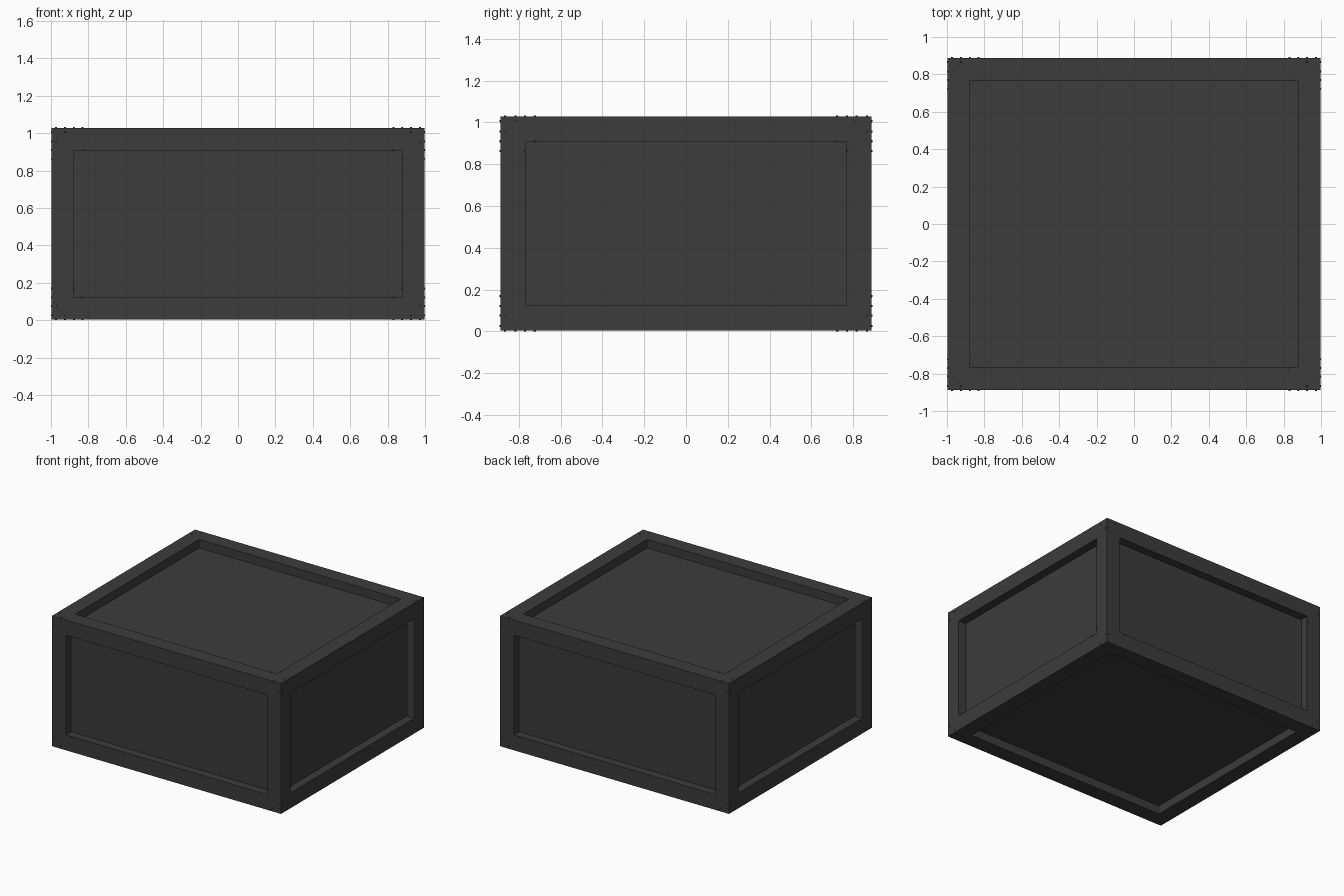
import bpy, bmesh
from mathutils import Vector, Matrix

if "Cube" in bpy.data.objects:
    bpy.data.objects.remove(bpy.data.objects["Cube"])

HALF = Vector((0.996, 0.888, 0.512))   # half size of the crate body
CENTRE = Vector((0, 0, 0.516))
RIM, DEPTH = 0.17, 0.066               # frame width and panel recess

mat = bpy.data.materials.new("dark_grey")
mat.diffuse_color = (0.045, 0.045, 0.045, 1)
mat.use_nodes = True
mat.node_tree.nodes["Principled BSDF"].inputs["Base Color"].default_value = mat.diffuse_color


def add_object(name, bm):
    mesh = bpy.data.meshes.new(name)
    bm.to_mesh(mesh)
    bm.free()
    mesh.materials.append(mat)
    obj = bpy.data.objects.new(name, mesh)
    obj.location = CENTRE
    bpy.context.collection.objects.link(obj)
    return obj


# Crate body: mitred frame on each side around a recessed panel
bm = bmesh.new()
bmesh.ops.create_cube(bm, size=2, matrix=Matrix.Diagonal((*HALF, 1)))
bm.normal_update()
sides = list(bm.faces)
bmesh.ops.inset_individual(bm, faces=sides, thickness=RIM, depth=0)
for face in sides:
    normal = face.normal.copy()
    inner = bmesh.ops.extrude_discrete_faces(bm, faces=[face])["faces"][0]
    bmesh.ops.translate(bm, verts=inner.verts, vec=-normal * DEPTH)
bmesh.ops.recalc_face_normals(bm, faces=bm.faces)
add_object("crate_body", bm)

# Nail heads: four straddling each mitre joint on all six sides
bm = bmesh.new()
OFFSETS = [(0.022, 0.072), (0.072, 0.022), (0.118, 0.165), (0.165, 0.118)]
for axis in range(3):
    u, v = (axis + 1) % 3, (axis + 2) % 3
    for side in (-1, 1):
        direction = Vector((0, 0, 0))
        direction[axis] = side
        turn = direction.to_track_quat('Z', 'Y').to_matrix().to_4x4()
        for su in (-1, 1):
            for sv in (-1, 1):
                for a, b in OFFSETS:
                    pos = direction * HALF[axis]
                    pos[u] = su * (HALF[u] - a)
                    pos[v] = sv * (HALF[v] - b)
                    bmesh.ops.create_cone(
                        bm, cap_ends=True, segments=8, radius1=0.006,
                        radius2=0.005, depth=0.008,
                        matrix=Matrix.Translation(pos) @ turn)
add_object("nail_heads", bm)
